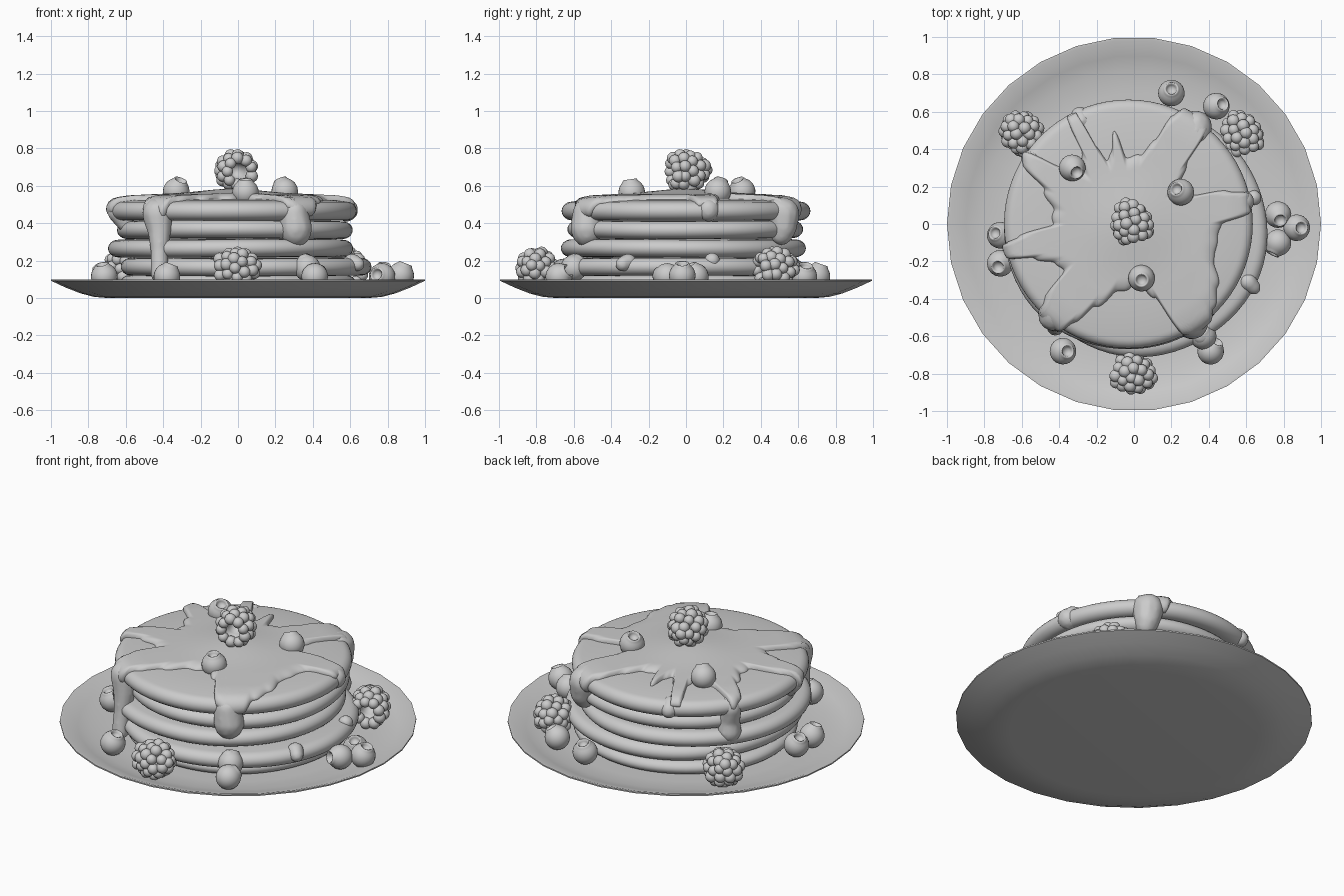
import bpy, bmesh, math, random
from mathutils import Vector, Matrix

if "Cube" in bpy.data.objects:
    bpy.data.objects.remove(bpy.data.objects["Cube"])

random.seed(4)


def finish(name, bm, loc=(0, 0, 0), direction=None, sharp=None):
    me = bpy.data.meshes.new(name)
    bm.to_mesh(me)
    bm.free()
    for p in me.polygons:
        p.use_smooth = True
    if sharp:
        me.set_sharp_from_angle(angle=math.radians(sharp))
    ob = bpy.data.objects.new(name, me)
    bpy.context.collection.objects.link(ob)
    ob.location = loc
    if direction:
        ob.rotation_euler = Vector(direction).to_track_quat('Z', 'Y').to_euler()
    return ob


def lathe(bm, profile, segs, wobble=0.0, phase=0.0):
    rings = []
    for r, z in profile:
        ring = []
        for i in range(segs):
            a = 2 * math.pi * i / segs
            k = r * (1 + wobble * math.sin(3 * a + phase) + wobble * 0.6 * math.sin(5 * a + 2 * phase))
            dz = wobble * 0.6 * r * math.sin(2 * a + phase)
            ring.append(bm.verts.new((k * math.cos(a), k * math.sin(a), z + dz)))
        rings.append(ring)
    for a, b in zip(rings, rings[1:]):
        for i in range(segs):
            j = (i + 1) % segs
            bm.faces.new((a[i], a[j], b[j], b[i]))
    bmesh.ops.remove_doubles(bm, verts=bm.verts[:], dist=1e-5)
    bmesh.ops.recalc_face_normals(bm, faces=bm.faces[:])


# Plate
bm = bmesh.new()
lathe(bm, [(0, 0), (0.7, 0), (0.77, 0.006), (0.84, 0.024), (0.92, 0.055), (1, 0.092), (1, 0.1),
           (0.985, 0.1), (0.9, 0.07), (0.82, 0.05), (0.7, 0.042), (0, 0.04)], 30)
finish("plate", bm, sharp=40)


# Pancakes
def pancake_profile(R, z0, z1, dome):
    h = (z1 - z0) / 2
    pts = [(0, z0), (R * 0.5, z0), (R - 0.09, z0)]
    for i in range(13):
        a = math.pi * (i / 12 - 0.5)
        pts.append((R - 0.055 + 0.055 * math.cos(a), z0 + h + h * math.sin(a)))
    pts += [(R - 0.11, z1 + dome * 0.45), (R * 0.6, z1 + dome * 0.8), (R * 0.3, z1 + dome * 0.95), (0, z1 + dome)]
    return pts


TOP = (-0.03, 0.0)
top_profile = pancake_profile(0.665, 0.415, 0.515, 0.018)
stack = [("pancake_base", 0.0, 0.0, pancake_profile(0.63, 0.04, 0.122, 0.005), 0.004),
         ("pancake_bottom", 0.04, -0.04, pancake_profile(0.67, 0.118, 0.212, 0.008), 0.006),
         ("pancake_lower", -0.04, -0.02, pancake_profile(0.655, 0.218, 0.312, 0.008), 0.006),
         ("pancake_upper", -0.01, 0.0, pancake_profile(0.63, 0.318, 0.412, 0.006), 0.008),
         ("pancake_top", TOP[0], TOP[1], top_profile, 0.0)]
for n, (name, x, y, prof, wob) in enumerate(stack):
    bm = bmesh.new()
    lathe(bm, prof, 72, wob, n * 1.7)
    finish(name, bm, (x, y, 0))

# Syrup pool: polar outline (degrees, reach along the pancake surface)
outline = [(0, .5), (6, .66), (14, .68), (18, .56), (24, .38), (35, .3), (46, .45), (51, .68), (56, .74),
           (63, .74), (68, .62), (72, .48), (80, .37), (92, .36), (99, .5), (103, .4), (109, .36), (113, .45),
           (115, .66), (120, .67), (123, .45), (131, .36), (140, .48), (146, .7), (150, .66), (158, .48),
           (170, .41), (180, .4), (187, .6), (190, .72), (195, .7), (200, .54), (208, .44), (216, .43),
           (222, .6), (227, .73), (236, .74), (241, .6), (248, .48), (260, .37), (280, .32), (290, .42),
           (297, .68), (302, .74), (309, .73), (315, .64), (325, .59), (336, .5), (350, .48), (360, .5)]
path = [Vector(p) for p in reversed(top_profile)]


def on_path(s):
    for a, b in zip(path, path[1:]):
        d = (b - a).length
        if s <= d:
            return a.lerp(b, s / d)
        s -= d
    return path[-1]


def reach(deg):
    for (a, ra), (b, rb) in zip(outline, outline[1:]):
        if a <= deg <= b:
            t = (deg - a) / (b - a)
            t = t * t * (3 - 2 * t)
            return ra + (rb - ra) * t + 0.006 * math.sin(math.radians(deg * 23))


bm = bmesh.new()
A, N = 300, 24
grid = []
for i in range(A):
    deg = 360 * i / A
    S, a, row = reach(deg), math.radians(deg), []
    for k in range(N + 1):
        s = S * (1 - (1 - k / N) ** 2)
        p = on_path(s)
        d = on_path(s + 0.02) - on_path(max(s - 0.02, 0))
        nrm = Vector((-d.y, d.x)).normalized()
        e = min((S - s) / 0.07, 1)
        thick = 0.03 + 0.025 * math.exp(-(s / 0.22) ** 2)
        p = p + nrm * (thick * math.sqrt(1 - (1 - e) ** 2) - 0.004)
        r = p.x if k else 0
        row.append(bm.verts.new((r * math.cos(a), r * math.sin(a), p.y)))
    grid.append(row)
for i in range(A):
    a, b = grid[i], grid[(i + 1) % A]
    for k in range(N):
        bm.faces.new((a[k], a[k + 1], b[k + 1], b[k]))
bmesh.ops.remove_doubles(bm, verts=bm.verts[:], dist=1e-5)
bmesh.ops.recalc_face_normals(bm, faces=bm.faces[:])
finish("syrup_pool", bm, (*TOP, 0))

# Syrup drips: chains of (x, y, z, radius) fused together
drips = [
    [(-.43, -.45, .46, .085), (-.43, -.49, .45, .085), (-.42, -.51, .36, .065), (-.42, -.53, .26, .05), (-.42, -.55, .13, .05)],
    [(.29, -.50, .46, .075), (.30, -.53, .45, .08), (.31, -.53, .37, .09), (.31, -.53, .35, .08)],
    [(.55, .12, .48, .05), (.58, .12, .47, .065)],
    [(.33, .49, .46, .085), (.33, .52, .45, .09), (.34, .52, .38, .075), (.34, .51, .34, .06)],
    [(-.28, .55, .48, .05), (-.29, .58, .46, .05)],
    [(-.54, .34, .47, .06), (-.55, .34, .45, .06), (-.53, .33, .36, .06), (-.53, .33, .30, .07)],
    [(-.62, -.13, .47, .06), (-.64, -.13, .46, .06), (-.60, -.13, .40, .05)],
    [(.36, -.60, .19, .05), (.37, -.61, .16, .05)],
    [(.61, -.31, .19, .05), (.64, -.34, .18, .04)],
    [(.64, .14, .20, .045)],
]
bm = bmesh.new()
for chain in drips:
    pts = [Vector(c) for c in chain]
    balls = [pts[0]]
    for a, b in zip(pts, pts[1:]):
        balls += [a.lerp(b, t / 5) for t in range(1, 6)]
    for q in balls:
        bmesh.ops.create_icosphere(bm, subdivisions=2, radius=q.w, matrix=Matrix.Translation(q.xyz))
ob = finish("syrup_drips", bm)
m = ob.modifiers.new("fuse", 'REMESH')
m.mode, m.voxel_size, m.use_smooth_shade = 'VOXEL', 0.012, True
m = ob.modifiers.new("soften", 'SMOOTH')
m.iterations = 4

# Blueberries: sphere with a crowned dimple on top
berry_profile = [(0, .042), (.018, .044), (.026, .056), (.03, .068), (.036, .07), (.041, .06)]
berry_profile += [(.071 * math.sin(a), .071 * math.cos(a)) for a in [math.radians(d) for d in range(45, 180, 12)]]
berry_profile += [(0, -.071)]
blueberries = [
    (.04, -.29, .565, (0, -.15, 1)), (-.33, .30, .57, (.4, -.4, 1)), (.25, .17, .57, (-.4, .3, 1)),
    (.20, .70, .115, (0, .35, 1)), (.44, .63, .115, (.6, .2, 1)), (.77, .05, .115, (.2, -.5, 1)),
    (.87, -.02, .12, (.4, 0, 1)), (.77, -.10, .115, (-.5, -1, .2)), (.37, -.60, .16, (-.2, .6, .8)),
    (.41, -.68, .115, (.5, .8, .5)), (-.38, -.68, .115, (.4, 0, 1)), (-.715, -.21, .115, (-.2, -.3, 1)),
    (-.715, -.06, .115, (-.5, .2, 1))]
for i, (x, y, z, d) in enumerate(blueberries):
    bm = bmesh.new()
    lathe(bm, berry_profile, 24)
    finish(f"blueberry_{i + 1}", bm, (x, y, z), d)

# Raspberries: hollow cup covered in rings of drupelets, tip along the given direction
rings = [(-.083, .07, 9), (-.043, .083, 10), (.002, .086, 10), (.045, .07, 8), (.08, .04, 5), (.098, 0, 1)]
cup = [(0, .03), (.03, .02), (.045, -.03), (.05, -.085), (.066, -.085), (.08, -.04),
       (.084, 0), (.07, .04), (.042, .075), (0, .09)]
raspberries = [(-.015, .015, .68, (-.3, 1, .05)), (0, -.80, .16, (1, -.25, .15)),
               (-.605, .495, .16, (-.5, .6, .5)), (.57, .485, .16, (-.4, 1, .15))]
for i, (x, y, z, d) in enumerate(raspberries):
    bm = bmesh.new()
    lathe(bm, cup, 20)
    for k, (h, r, n) in enumerate(rings):
        for j in range(n):
            a = 2 * math.pi * (j + 0.5 * (k % 2)) / n
            q = r + random.uniform(-.004, .004) if r else 0
            bmesh.ops.create_icosphere(bm, subdivisions=3, radius=random.uniform(.029, .034), matrix=Matrix.Translation(
                (q * math.cos(a), q * math.sin(a), h + random.uniform(-.005, .005))))
    finish(f"raspberry_{i + 1}", bm, (x, y, z), d)
